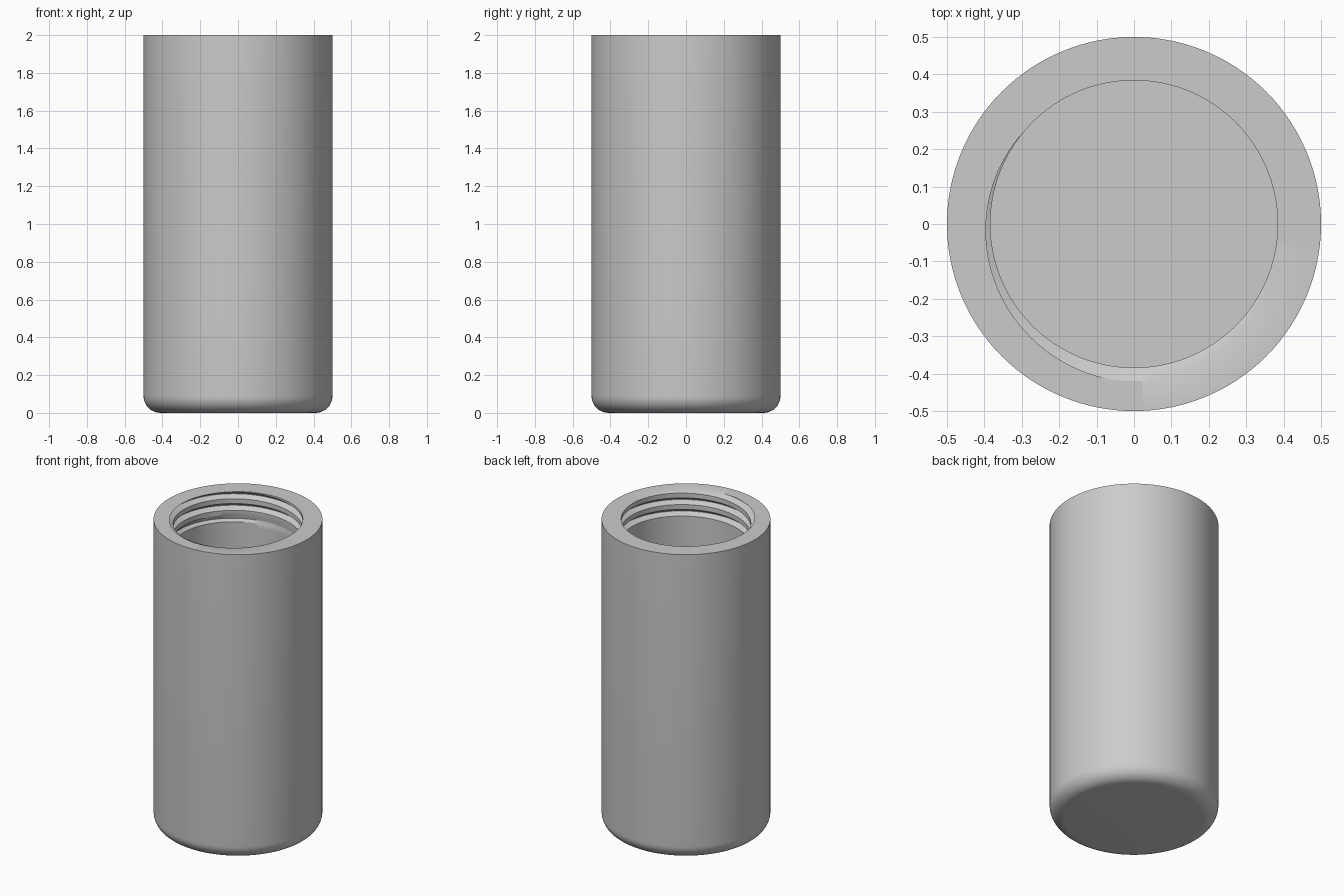
import bpy, bmesh, math

if "Cube" in bpy.data.objects:
    bpy.data.objects.remove(bpy.data.objects["Cube"])

N = 128                     # sides of the round parts
R_OUT, R_IN, R_ROOT = 0.5, 0.384, 0.42
HEIGHT, FLOOR, FILLET = 2.0, 0.12, 0.09
PITCH, THREAD_END = 0.075, 1.77

bm = bmesh.new()


def polar(r, i, z):
    a = 2 * math.pi * i / N
    return bm.verts.new((r * math.cos(a), r * math.sin(a), z))


def skin(columns, closed):
    """Join neighbouring columns of points with quads."""
    pairs = list(zip(columns, columns[1:]))
    if closed:
        pairs.append((columns[-1], columns[0]))
    for a, b in pairs:
        for k in range(len(a) - 1):
            bm.faces.new((a[k], b[k], b[k + 1], a[k + 1]))


def ring_edges(z):
    return [e for e in bm.edges if e.is_boundary
            and all(abs(v.co.z - z) < 1e-5 for v in e.verts)]


# Threaded bore: a helical strip whose groove fades out at the lower end
profile = [(0, 0), (0.41, 0), (0.63, 1), (0.66, 1), (1, 0)]   # (share of pitch, depth)
start = 140 / 360
columns = []
for i in range(-4 * N, 2 * N + 1):
    turn = i / N
    column = []
    for u, d in profile:
        fade = min(1, max(0, (turn - 0.74 + 2.6) / 0.6))
        z = HEIGHT - PITCH + PITCH * (turn - start + u)
        column.append(polar(R_IN + (R_ROOT - R_IN) * d * fade, i, z))
    columns.append(column)
skin(columns, False)
bmesh.ops.remove_doubles(bm, verts=bm.verts, dist=1e-5)

# Trim the bore flush with the rim and level at the end of the thread
for z, up in ((HEIGHT, 1), (THREAD_END, -1)):
    bmesh.ops.bisect_plane(bm, geom=bm.verts[:] + bm.edges[:] + bm.faces[:], dist=1e-6,
                           plane_co=(0, 0, z), plane_no=(0, 0, up), clear_outer=True)

# Plain bore wall and floor
ext = bmesh.ops.extrude_edge_only(bm, edges=ring_edges(THREAD_END))
for v in ext["geom"]:
    if isinstance(v, bmesh.types.BMVert):
        v.co.z = FLOOR
bmesh.ops.contextual_create(bm, geom=ring_edges(FLOOR))

# Outer wall with rounded foot
foot = [(R_OUT - FILLET + FILLET * math.sin(t), FILLET - FILLET * math.cos(t))
        for t in (math.pi / 2 * k / 10 for k in range(11))]
skin([[polar(r, i, z) for r, z in foot + [(R_OUT, HEIGHT)]] for i in range(N)], True)
bmesh.ops.contextual_create(bm, geom=ring_edges(0))

# Flat rim between bore and outer wall
bmesh.ops.triangle_fill(bm, edges=ring_edges(HEIGHT), use_beauty=True, normal=(0, 0, 1))
bmesh.ops.recalc_face_normals(bm, faces=bm.faces)

mesh = bpy.data.meshes.new("threaded_container")
bm.to_mesh(mesh)
bm.free()
body = bpy.data.objects.new("threaded_container", mesh)
bpy.context.collection.objects.link(body)

grey = bpy.data.materials.new("light_grey")
grey.diffuse_color = (0.6, 0.6, 0.6, 1)
grey.use_nodes = True
grey.node_tree.nodes["Principled BSDF"].inputs["Base Color"].default_value = grey.diffuse_color
mesh.materials.append(grey)

bpy.context.view_layer.objects.active = body
body.select_set(True)
bpy.ops.object.shade_smooth_by_angle(angle=math.radians(30))
